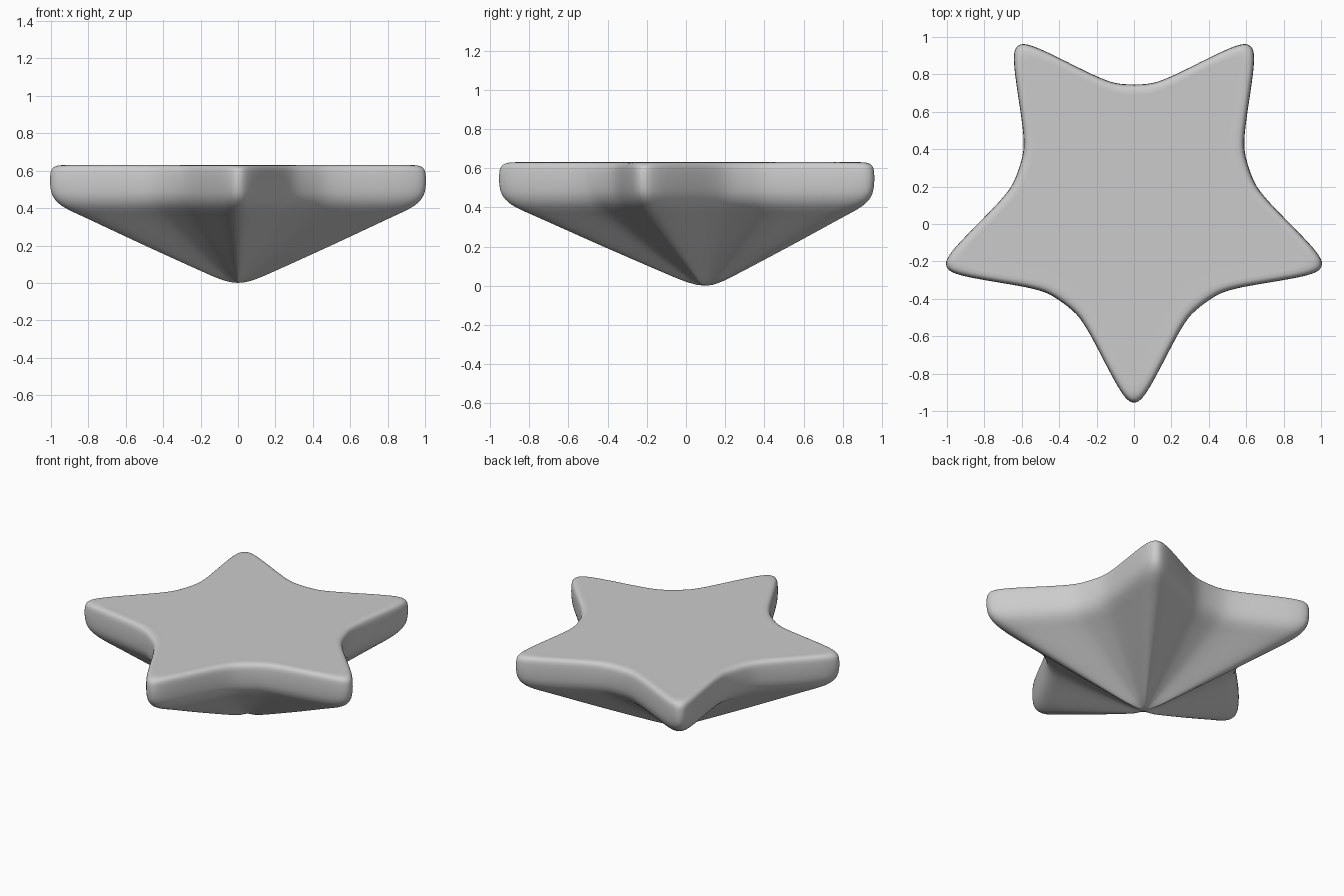
import bpy, bmesh, math
from mathutils import Vector

if "Cube" in bpy.data.objects:
    bpy.data.objects.remove(bpy.data.objects["Cube"])


def spline(points, steps, closed):
    """Catmull-Rom curve through 2D points."""
    pts = [Vector(p) for p in points]
    n = len(pts)
    out = []
    for i in range(n if closed else n - 1):
        get = (lambda k: pts[k % n]) if closed else (lambda k: pts[min(max(k, 0), n - 1)])
        a, b, c, d = (get(i + k) for k in (-1, 0, 1, 2))
        for s in range(steps):
            t = s / steps
            out.append(0.5 * (2 * b + (c - a) * t + (2 * a - 5 * b + 4 * c - d) * t * t
                              + (3 * b - a - 3 * c + d) * t ** 3))
    if not closed:
        out.append(pts[-1])
    return out


# Half of one arm: (distance along arm, sideways offset), tip to valley
half_arm = [(1.053, 0), (1.036, 0.037), (0.973, 0.083), (0.86, 0.145),
            (0.76, 0.197), (0.66, 0.252), (0.585, 0.305), (0.522, 0.379)]
arm = [(u, -v) for u, v in reversed(half_arm[1:-1])] + half_arm

# Five arms around the centre, first one pointing to the front
outline = []
for k in range(5):
    ang = -math.pi / 2 + k * 2 * math.pi / 5
    ca, sa = math.cos(ang), math.sin(ang)
    outline += [(u * ca - v * sa, u * sa + v * ca) for u, v in arm]
outline = spline(outline, 3, True)

# Side profile: (scale of outline, height), pointed underside to flat top
profile = spline([(0.04, 0.004), (0.1, 0.022), (0.2, 0.065), (0.5, 0.202), (0.8, 0.343),
                  (0.9, 0.39), (0.955, 0.425), (0.988, 0.467), (1, 0.52), (1, 0.575),
                  (0.992, 0.607), (0.97, 0.624), (0.93, 0.63), (0.85, 0.63), (0.4, 0.63)], 3, False)

bm = bmesh.new()
centre_y = 0.1
rings = [[bm.verts.new((p.x * s, p.y * s + centre_y, z)) for p in outline] for s, z in profile]
n = len(outline)
for lo, hi in zip(rings, rings[1:]):
    for i in range(n):
        j = (i + 1) % n
        bm.faces.new((lo[i], lo[j], hi[j], hi[i]))

# Close the apex and the top with fans
for ring, z in ((rings[0], 0.0), (rings[-1], 0.63)):
    c = bm.verts.new((0, centre_y, z))
    for i in range(n):
        bm.faces.new((ring[i], ring[(i + 1) % n], c))
bmesh.ops.recalc_face_normals(bm, faces=bm.faces)
for f in bm.faces:
    f.smooth = True

mesh = bpy.data.meshes.new("star_gem")
bm.to_mesh(mesh)
bm.free()
bpy.context.collection.objects.link(bpy.data.objects.new("star_gem", mesh))
